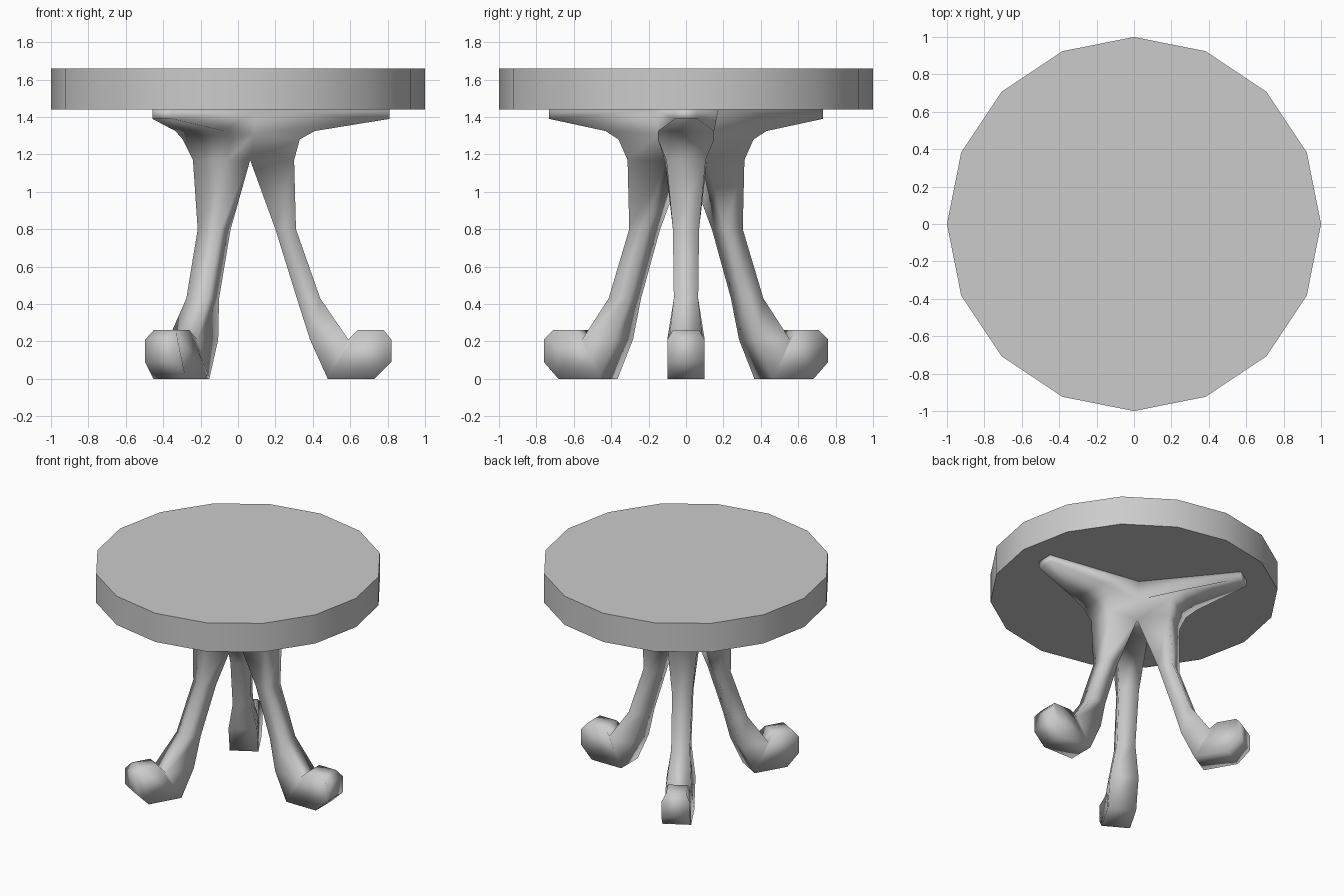
import bpy, bmesh
from math import cos, sin, radians, sqrt
from mathutils import Vector

if "Cube" in bpy.data.objects:
    bpy.data.objects.remove(bpy.data.objects["Cube"])

# Table top: 16-sided disc
bpy.ops.mesh.primitive_cylinder_add(vertices=16, radius=1, depth=0.22, location=(0, 0, 1.55))
top = bpy.context.object
top.name = "table_top"
bpy.ops.object.shade_smooth_by_angle(angle=radians(35))

# Leg stations from bracket tip to toe: outer (r, z, half width), inner (r, z, half width)
def web(r, z):
    # point shared with the neighbouring leg, on the 60 degree line
    return (r, z, r * sqrt(3))

stations = [
    ((0.81, 1.44, 0.06), web(0.10, 1.44)),
    ((0.81, 1.39, 0.06), web(0.10, 1.44)),
    ((0.41, 1.325, 0.15), web(0.087, 1.31)),
    ((0.33, 1.28, 0.15), web(0.087, 1.31)),
    ((0.30, 1.17, 0.105), web(0.065, 1.17)),
    ((0.31, 0.80, 0.07), (0.20, 0.80, 0.07)),
    ((0.44, 0.43, 0.065), (0.315, 0.43, 0.065)),
    ((0.59, 0.21, 0.09), (0.385, 0.21, 0.10)),
    ((0.64, 0.26, 0.07), (0.48, 0.0, 0.10)),
    ((0.78, 0.26, 0.07), (0.73, 0.0, 0.10)),
    ((0.82, 0.21, 0.10), (0.82, 0.09, 0.10)),
]
WEB = 4  # last station joined to the neighbouring legs

bm = bmesh.new()

def face(*points):
    unique = []
    for p in points:
        if all((p - q).length > 1e-4 for q in unique):
            unique.append(p)
    bm.faces.new([bm.verts.new(p) for p in unique])

# Three joined legs with brackets and feet
for angle in (0, 120, 240):
    c, s = cos(radians(angle)), sin(radians(angle))

    def pt(p, side):
        x, y = p[0], p[2] * side
        return Vector((x * c - y * s, x * s + y * c, p[1]))

    rings = [(pt(o, 1), pt(o, -1), pt(i, -1), pt(i, 1)) for o, i in stations]
    for k, (a, b) in enumerate(zip(rings, rings[1:])):
        face(a[0], a[1], b[1], b[0])
        face(a[1], a[2], b[2], b[1])
        face(a[3], a[0], b[0], b[3])
        if k >= WEB:
            face(a[2], a[3], b[3], b[2])
    face(*rings[0])
    face(*rings[-1])

# Close the hub above and below
for i in (0, WEB):
    r, z, _ = stations[i][1]
    face(*[Vector((2 * r * cos(radians(a)), 2 * r * sin(radians(a)), z)) for a in (60, 180, 300)])

bmesh.ops.remove_doubles(bm, verts=bm.verts, dist=0.0005)
bmesh.ops.recalc_face_normals(bm, faces=bm.faces)
for f in bm.faces:
    f.smooth = True
mesh = bpy.data.meshes.new("tripod_legs")
bm.to_mesh(mesh)
bm.free()
bpy.context.collection.objects.link(bpy.data.objects.new("tripod_legs", mesh))
